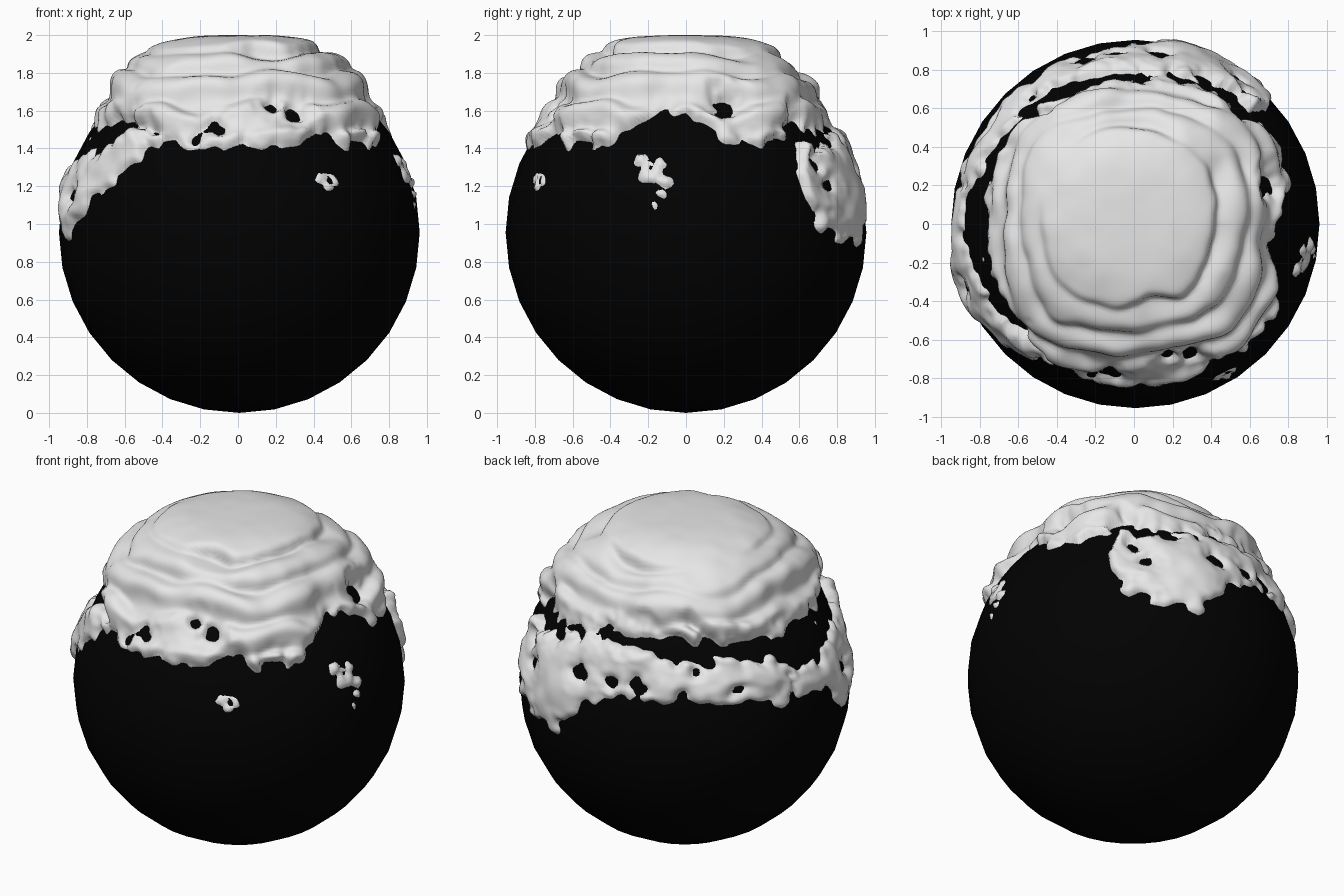
import bpy, bmesh, math
from mathutils import Vector, noise

old = bpy.data.objects.get("Cube")
if old:
    bpy.data.objects.remove(old)

R = 0.955
CENTRE = Vector((0.007, 0, R))


def material(name, rgb, rough):
    m = bpy.data.materials.new(name)
    m.use_nodes = True
    m.diffuse_color = (*rgb, 1)
    bsdf = m.node_tree.nodes["Principled BSDF"]
    bsdf.inputs["Base Color"].default_value = (*rgb, 1)
    bsdf.inputs["Roughness"].default_value = rough
    return m


def finish(bm, name, mat):
    mesh = bpy.data.meshes.new(name)
    bm.to_mesh(mesh)
    bm.free()
    mesh.materials.append(mat)
    mesh.shade_smooth()
    ob = bpy.data.objects.new(name, mesh)
    ob.location = CENTRE
    bpy.context.collection.objects.link(ob)


def ring_value(table, start, az):
    """Value at an azimuth from a table with one entry per 15 degrees."""
    t = ((az - start) % 360) / 15
    i = int(t)
    if i >= len(table) - 1 and len(table) < 24:
        return None
    f = t - i
    return table[i] * (1 - f) + table[(i + 1) % len(table)] * f


def smooth_min(a, b, k):
    h = max(k - abs(a - b), 0) / k
    return min(a, b) - h * h * k / 4


def direction(az, el):
    a, e = math.radians(az), math.radians(el)
    return Vector((math.cos(a) * math.cos(e), math.sin(a) * math.cos(e), math.sin(e)))


# Lower rim of the main cap, as elevation round the ball from -x
CAP_RIM = [34, 33, 37, 40, 31, 28, 30, 27, 33, 31, 29, 42,
           43, 31, 29, 37, 34, 36, 37, 40, 40, 39, 36, 35]
# Loose band of snow below the cap on the back and one side
BAND_TOP = [0, 27, 29, 34, 36, 33, 32, 29, 28, 25, 21, 20, 25, 31, 34]
BAND_LOW = [60, 4, -1, 0, 12, 16, 17, 16, 18, 14, 12, 0, 6, 18, 29]
# Stacked drifts: height, half width, offset in x and y
DRIFTS = [(1.045, 0.455, -0.04, 0.04), (0.925, 0.585, -0.01, 0.03),
          (0.83, 0.69, 0, 0.01), (0.68, 0.77, 0, 0), (0.54, 0.83, 0, 0)]
# Stray flakes and melted holes: direction, radius in degrees
FLAKES = [(direction(-12, 20), 3.6), (direction(-16, 23), 2), (direction(-9, 22), 2),
          (direction(-7, 16), 2), (direction(-8, 12.5), 1.4), (direction(-10, 9), 1),
          (direction(-58.5, 16.5), 2.6), (direction(-62, 17.5), 1.2)]
HOLES = [(direction(-99, 35), 3), (direction(-67, 40), 3), (direction(-76, 43), 2),
         (direction(17, 43), 3.5), (direction(-106, 31), 2), (direction(-58.5, 16.5), 1.1),
         (direction(150, 33), 3), (direction(107, 21), 3.5), (direction(96, 21), 2.5),
         (direction(82, 21), 3), (direction(55, 15), 2.5), (direction(50, 22), 2.5),
         (direction(52, 30), 3), (direction(64, 30), 3), (direction(88, 38), 3),
         (direction(172, 23), 3), (direction(200, 12), 2.5), (direction(-12, 21), 1)]


def blob(d, spots):
    return max(r - math.degrees(d.angle(c)) for c, r in spots)


def drift_depth(d, az):
    """Depth of the stacked, rounded snow drifts along a direction."""
    flat = max(math.hypot(d.x, d.y), 1e-4)
    ca, sa = math.cos(az), math.sin(az)
    square = (ca ** 4 + sa ** 4) ** -0.25
    best = R + 0.03
    for i, (h, w, ox, oy) in enumerate(DRIFTS):
        wobble = noise.noise(Vector((ca * 2, sa * 2, i * 5.3)))
        wobble += 0.4 * noise.noise(Vector((ca * 4, sa * 4, i * 7.1)))
        width = w * (0.5 + 0.5 * square) * (1 + 0.08 * wobble) + ox * ca + oy * sa
        top = h
        if i:
            top += 0.09 * noise.noise(d * 3 + Vector((i * 3.7, 0, 0)))
        r = smooth_min(top / max(d.z, 1e-4), width / flat, 0.1)
        best = -smooth_min(-best, -r, 0.04)
    return smooth_min(best - R, 0.13, 0.05)


def snow_depth(d):
    """Height of snow above the ball; negative where the ball is bare."""
    az = math.atan2(d.y, d.x)
    deg, el = math.degrees(az), math.degrees(math.asin(max(-1, min(1, d.z))))
    rough = 5 * noise.noise(d * 6) + 3 * noise.noise(d * 13)
    cover = el - ring_value(CAP_RIM, -180, deg) + rough
    top = ring_value(BAND_TOP, 30, deg)
    if top is not None:
        low = ring_value(BAND_LOW, 30, deg)
        cover = max(cover, (top - low) / 2 - abs(el - (top + low) / 2) + 1.2 * rough)
    cover = max(cover, blob(d, FLAKES) + 1.6 * noise.noise(d * 22))
    cover = min(cover, -blob(d, HOLES) + 2 * noise.noise(d * 18))
    if cover < 0:
        return max(cover * 0.012, -0.05)
    lumps = 0.018 * noise.noise(d * 5) + 0.012 * noise.noise(d * 9)
    depth = drift_depth(d, az) + lumps * math.hypot(d.x, d.y)
    return depth * math.sqrt(min(1, cover / 5))


# Dark ball
bm = bmesh.new()
bmesh.ops.create_uvsphere(bm, u_segments=32, v_segments=16, radius=R)
finish(bm, "ball", material("black", (0.0005, 0.0005, 0.0005), 0.6))

# Snow cap, sinking into the ball where it has melted
bm = bmesh.new()
bmesh.ops.create_uvsphere(bm, u_segments=320, v_segments=200, radius=1)
bmesh.ops.delete(bm, geom=[v for v in bm.verts if v.co.z < -0.15], context="VERTS")
bare = set()
for v in bm.verts:
    d = v.co.normalized()
    depth = snow_depth(d)
    if depth < -0.015:
        bare.add(v)
    v.co = d * (R + depth)
bmesh.ops.delete(bm, geom=[f for f in bm.faces if all(v in bare for v in f.verts)],
                 context="FACES")
finish(bm, "snow_cap", material("snow white", (0.8, 0.8, 0.8), 0.6))
